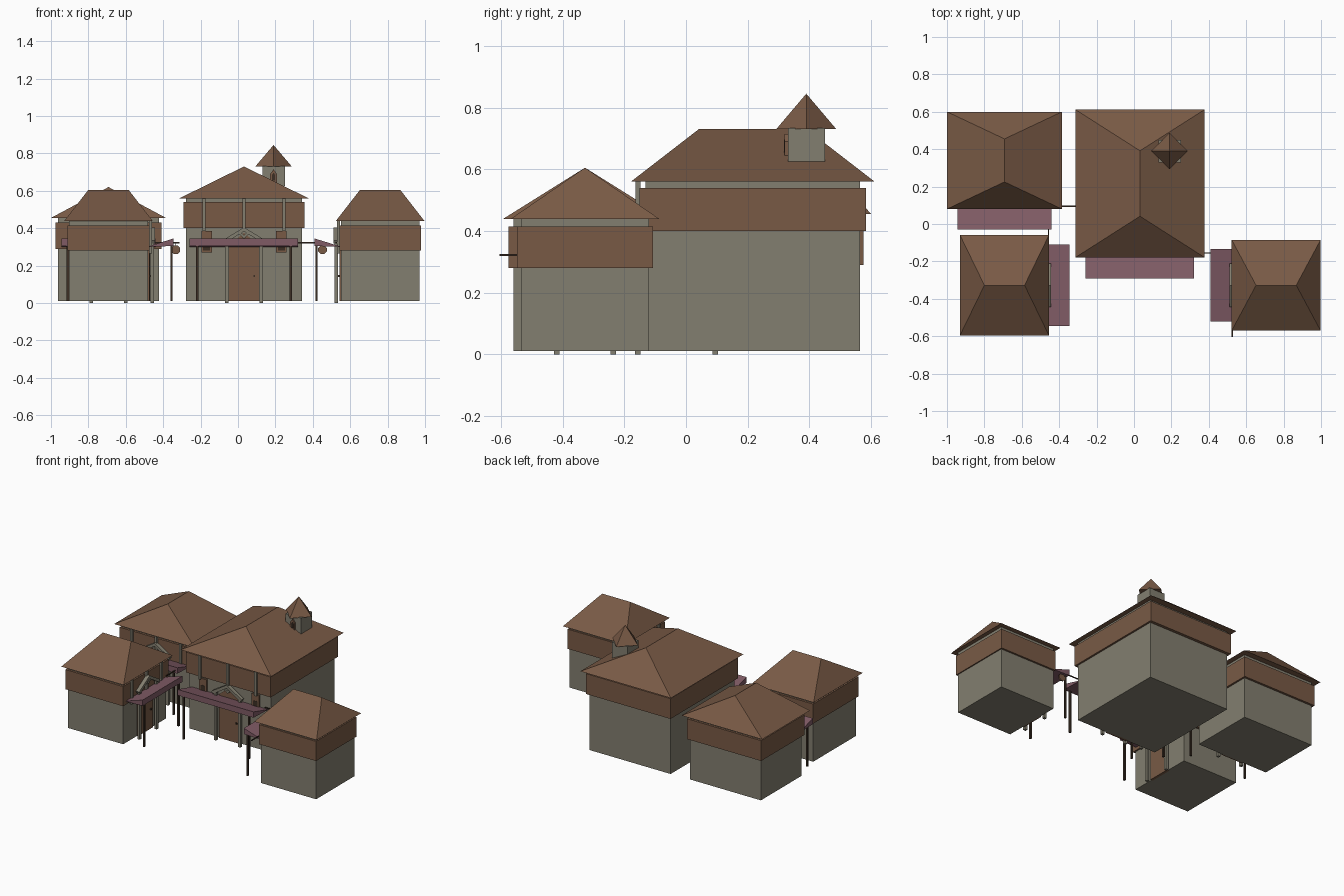
import bpy, bmesh, math
from mathutils import Matrix, Vector

if "Cube" in bpy.data.objects:
    bpy.data.objects.remove(bpy.data.objects["Cube"])


def material(name, rgb):
    m = bpy.data.materials.new(name)
    m.diffuse_color = (*rgb, 1)
    m.use_nodes = True
    m.node_tree.nodes["Principled BSDF"].inputs["Base Color"].default_value = m.diffuse_color
    return m


STONE = material("grey_stone", (0.225, 0.21, 0.16))
BROWN = material("brown_wood", (0.19, 0.102, 0.06))
PURPLE = material("purple_cloth", (0.215, 0.105, 0.13))
DARK = material("dark_wood", (0.045, 0.028, 0.018))


def finish(name, bm, mat, frame):
    bmesh.ops.recalc_face_normals(bm, faces=bm.faces)
    me = bpy.data.meshes.new(name)
    bm.to_mesh(me)
    bm.free()
    me.materials.append(mat)
    ob = bpy.data.objects.new(name, me)
    ob.matrix_world = frame
    bpy.context.collection.objects.link(ob)
    return ob


def box(name, mat, frame, x0, x1, y0, y1, z0, z1):
    bm = bmesh.new()
    bmesh.ops.create_cube(bm, size=1)
    for v in bm.verts:
        v.co = Vector((x0 + (v.co.x + .5) * (x1 - x0),
                       y0 + (v.co.y + .5) * (y1 - y0),
                       z0 + (v.co.z + .5) * (z1 - z0)))
    return finish(name, bm, mat, frame)


def prism(name, mat, frame, profile, axis, a, b):
    """Extrude a profile: (x, z) along y, or (y, z) along x."""
    bm = bmesh.new()
    put = (lambda p, t: (p[0], t, p[1])) if axis == 'y' else (lambda p, t: (t, p[0], p[1]))
    ends = [[bm.verts.new(put(p, t)) for p in profile] for t in (a, b)]
    n = len(profile)
    for e in ends:
        bm.faces.new(e)
    for i in range(n):
        j = (i + 1) % n
        bm.faces.new((ends[0][i], ends[0][j], ends[1][j], ends[1][i]))
    return finish(name, bm, mat, frame)


def hip_roof(name, frame, w, d, eave, ridge, inset):
    bm = bmesh.new()
    v = [bm.verts.new(c) for c in (
        (-w / 2, -d / 2, eave), (w / 2, -d / 2, eave), (w / 2, d / 2, eave), (-w / 2, d / 2, eave),
        (0, -d / 2 + inset, ridge), (0, d / 2 - inset, ridge))]
    for f in ((3, 2, 1, 0), (0, 1, 4), (1, 2, 5, 4), (2, 3, 5), (3, 0, 4, 5)):
        bm.faces.new([v[i] for i in f])
    return finish(name, bm, BROWN, frame)


def house(tag, cx, cy, turn, wall, band, roof, heights, inset, awning, rod, disc, windows):
    F = Matrix.Translation((cx, cy, 0)) @ Matrix.Rotation(math.radians(turn), 4, 'Z')
    low, high, eave, ridge = heights
    (ww, wd), (bw, bd), (rw, rd) = wall, band, roof
    front = -wd / 2
    # body: stone walls, timber upper band, hipped roof
    box(tag + "_walls", STONE, F, -ww / 2, ww / 2, front, wd / 2, .01, eave + .005)
    box(tag + "_upper_band", BROWN, F, -bw / 2, bw / 2, -bd / 2, bd / 2, low, high)
    hip_roof(tag + "_roof", F, rw, rd, eave, ridge, inset)
    # awning wedge and its thin poles
    aw, out = awning
    prism(tag + "_awning", PURPLE, F,
          [(front - out, .305), (front - out, .345), (front + .005, .30)], 'x', -aw / 2, aw / 2)
    for s in (-1, 1):
        px = s * aw * .43
        box(tag + "_awning_pole", DARK, F, px - .006, px + .006,
            front - out + .004, front - out + .016, .01, .31)
    # doorway: door leaf, pillars, gable beams and knob
    prism(tag + "_door", BROWN, F,
          [(-.08, .01), (.08, .01), (.08, .31), (0, .375), (-.08, .31)],
          'y', front - .008, front + .01)
    box(tag + "_door_knob", DARK, F, .05, .06, front - .016, front - .007, .14, .15)
    for s in (-1, 1):
        box(tag + "_door_pillar", STONE, F, s * .092 - .009, s * .092 + .009,
            front - .034, front - .016, 0, .335)
        prism(tag + "_gable_beam", STONE, F,
              [(0, .405), (s * .115, .335), (s * .105, .318), (0, .383)],
              'y', front - .04, front - .014)
        prism(tag + "_gable_brace", STONE, F,
              [(s * .025, .385), (s * .036, .378), (s * .0, .345), (s * -.011, .352)],
              'y', front - .032, front - .018)
    # posts in front of the band, holding the eave
    for k in (-1, 0, 1):
        px = k * ww * .345
        box(tag + "_eave_post", STONE, F, px - .008, px + .008,
            -bd / 2 - .013, -bd / 2 + .003, low - .015, eave + .003)
    # windows
    if windows:
        for s in (-1, 1):
            box(tag + "_window", BROWN, F, s * .2 - .028, s * .2 + .028,
                front - .012, front + .005, .27, .385)
            box(tag + "_window_pane", DARK, F, s * .2 - .018, s * .2 + .018,
                front - .014, front - .01, .28, .34)
    # bracket rod with hanging octagonal sign
    y = front - .025
    box(tag + "_sign_rod", DARK, F, ww / 2 - .03, ww / 2 + rod, y - .003, y + .003, .319, .325)
    if disc:
        sx = ww / 2 + rod - .02
        ring = [(sx + .025 * math.cos(math.radians(22.5 + 45 * i)),
                 .285 + .025 * math.sin(math.radians(22.5 + 45 * i))) for i in range(8)]
        prism(tag + "_hanging_sign", BROWN, F, ring, 'y', y - .005, y + .005)
        box(tag + "_sign_hanger", DARK, F, sx - .002, sx + .002, y - .002, y + .002, .305, .32)


house("main_house", .032, .2165, 0, (.62, .695), (.645, .735), (.69, .79),
      (.40, .54, .56, .73), .22, (.58, .16), .13, True, True)
house("back_house", -.6925, .34, 0, (.54, .44), (.565, .47), (.615, .52),
      (.29, .43, .455, .62), .145, (.505, .15), .11, True, False)
house("left_house", -.6925, -.3275, 90, (.465, .42), (.495, .44), (.535, .475),
      (.28, .415, .438, .605), .13, (.435, .1375), .065, False, False)
house("right_house", .76, -.3275, -90, (.415, .42), (.44, .435), (.485, .475),
      (.28, .415, .438, .605), .13, (.39, .14), .07, False, False)

# turret on the main roof
T = Matrix.Translation((.19, .39, 0))
box("turret_walls", STONE, T, -.06, .06, -.06, .06, .625, .733)
bm = bmesh.new()
bmesh.ops.create_cone(bm, cap_ends=True, segments=4, radius1=.0975, radius2=0, depth=.115)
ang = min(abs(v.co.x) for v in bm.verts if v.co.z < 0)
if ang > .01:  # keep corners on the axes
    bmesh.ops.rotate(bm, verts=bm.verts, matrix=Matrix.Rotation(math.pi / 4, 3, 'Z'))
bmesh.ops.translate(bm, verts=bm.verts, vec=(0, 0, .7875))
finish("turret_roof", bm, BROWN, T)
prism("turret_window", BROWN, T,
      [(-.018, .645), (.018, .645), (.018, .69), (0, .715), (-.018, .69)], 'y', -.07, -.055)
prism("turret_window_pane", DARK, T,
      [(-.008, .655), (.008, .655), (.008, .685), (0, .697), (-.008, .685)], 'y', -.072, -.068)
